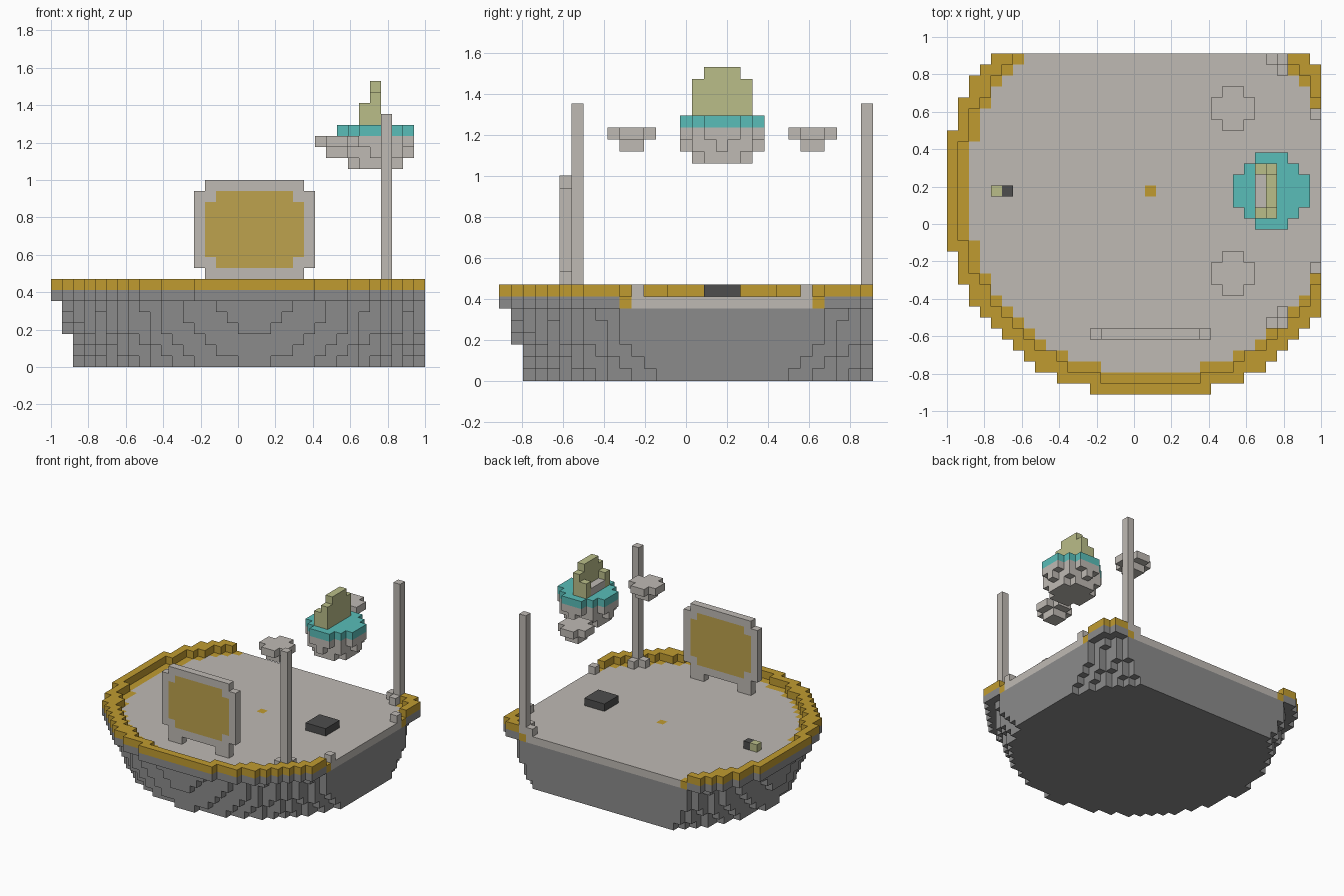
import bpy, bmesh
from mathutils import Vector

cube = bpy.data.objects.get("Cube")
if cube:
    bpy.data.objects.remove(cube, do_unlink=True)

NX, NY = 34, 31          # footprint in blocks
U = 2 / NX               # block size
C = 18                   # block index of the disc centre

COLOURS = {
    "light_stone": (0.52, 0.49, 0.455),
    "grey_stone": (0.26, 0.26, 0.26),
    "dark_stone": (0.075, 0.075, 0.075),
    "gold": (0.53, 0.33, 0.03),
    "pale_gold": (0.51, 0.36, 0.075),
    "teal": (0.10, 0.51, 0.48),
    "olive": (0.49, 0.51, 0.25),
}


def make_material(name, rgb):
    mat = bpy.data.materials.new(name)
    mat.use_nodes = True
    mat.diffuse_color = (*rgb, 1)
    bsdf = mat.node_tree.nodes["Principled BSDF"]
    bsdf.inputs["Base Color"].default_value = (*rgb, 1)
    bsdf.inputs["Roughness"].default_value = 0.9
    return mat


MATS = {n: make_material(n, c) for n, c in COLOURS.items()}
parts = {}               # part name -> {block: colour}


def add(part, cells, colour):
    parts.setdefault(part, {}).update((c, colour) for c in cells)


def box(x0, x1, y0, y1, z0, z1):
    """Blocks in an inclusive range."""
    return [(x, y, z) for x in range(x0, x1 + 1)
            for y in range(y0, y1 + 1) for z in range(z0, z1 + 1)]


def ring(cx, cy, z, inner, outer):
    """Blocks whose squared distance is over inner and up to outer."""
    return [c for c in box(0, NX - 1, 0, NY - 1, z, z)
            if inner < (c[0] - cx) ** 2 + (c[1] - cy) ** 2 <= outer]


# Hull: stacked discs, cut straight on the back and left sides
for z, r2 in enumerate((258, 266, 280, 291, 295, 300)):
    add("hull", ring(C, C, z, -1, r2), "grey_stone")
add("hull", ring(C, C, 6, 305, 358), "grey_stone")

# Deck, its gold border and centre mark, and the raised rim
add("deck", ring(C, C, 6, -1, 278), "light_stone")
add("deck", ring(C, C, 6, 278, 305) + [(C, C, 6)], "gold")
add("rim", ring(C, C, 7, 305, 358), "gold")

# Poles with stepped feet, and edge posts
for name, y, side in (("front", 6, 1), ("back", 30, -1)):
    add(name + "_pole", box(30, 30, y, y, 7, 22), "light_stone")
    add(name + "_pole", [(29, y, 7), (30, y + side, 7)], "light_stone")
    add(name + "_edge_post", [(33, C - 7 * side, 7)], "light_stone")

# Standing panel: frame, gold field and two legs
frame = [c for c in box(13, 23, 5, 5, 8, 16)
         if not (c[0] in (13, 23) and c[2] in (8, 16))]
field = [c for c in box(14, 22, 5, 5, 9, 15)
         if not (c[0] in (14, 22) and c[2] in (9, 15))]
add("panel", frame, "light_stone")
add("panel", field, "pale_gold")
add("panel", box(14, 15, 5, 5, 7, 7) + box(21, 22, 5, 5, 7, 7), "light_stone")

# Deck furniture
add("console", box(26, 28, 17, 19, 7, 7), "dark_stone")
add("small_stool", [(4, C, 7)], "olive")
add("small_stool", [(5, C, 7)], "dark_stone")

# Small floating platforms
for name, y in (("front", 10.5), ("back", 25.5)):
    add(name + "_platform", ring(25.5, y, 20, -1, 3), "light_stone")
    add(name + "_platform", ring(25.5, y, 19, -1, 1), "light_stone")

# Large floating platform with teal top
for z, r2, colour in ((18, 5, "light_stone"), (19, 9, "light_stone"),
                      (20, 10, "light_stone"), (21, 10, "teal")):
    add("main_platform", ring(29, C, z, -1, r2), colour)

# Seat: stepped back, two arms and a cushion
add("seat", box(29, 29, 16, 20, 22, 24) + box(29, 29, 17, 19, 25, 25), "olive")
for y in (16, 20):
    add("seat", box(28, 28, y, y, 22, 23), "olive")
add("seat", box(28, 28, 17, 19, 22, 22), "light_stone")

# Turn the blocks into meshes, keeping only exposed faces
solid = set().union(*parts.values())
AXES = [Vector((1, 0, 0)), Vector((0, 1, 0)), Vector((0, 0, 1))]
for name, cells in parts.items():
    bm = bmesh.new()
    verts = {}
    used = sorted(set(cells.values()))

    def vert(p):
        key = tuple(round(v) for v in p)
        if key not in verts:
            verts[key] = bm.verts.new((key[0] * U - 1, (key[1] - NY / 2) * U, key[2] * U))
        return verts[key]

    for cell, colour in cells.items():
        base = Vector(cell)
        for a in range(3):
            n, s, t = AXES[a], AXES[(a + 1) % 3], AXES[(a + 2) % 3]
            for sign in (1, -1):
                if tuple(round(v) for v in base + n * sign) in solid:
                    continue
                o = base + n if sign > 0 else base
                loop = [o, o + s, o + s + t, o + t][::sign]
                face = bm.faces.new([vert(p) for p in loop])
                face.material_index = used.index(colour)
    mesh = bpy.data.meshes.new(name)
    bm.to_mesh(mesh)
    bm.free()
    for colour in used:
        mesh.materials.append(MATS[colour])
    bpy.context.collection.objects.link(bpy.data.objects.new(name, mesh))
